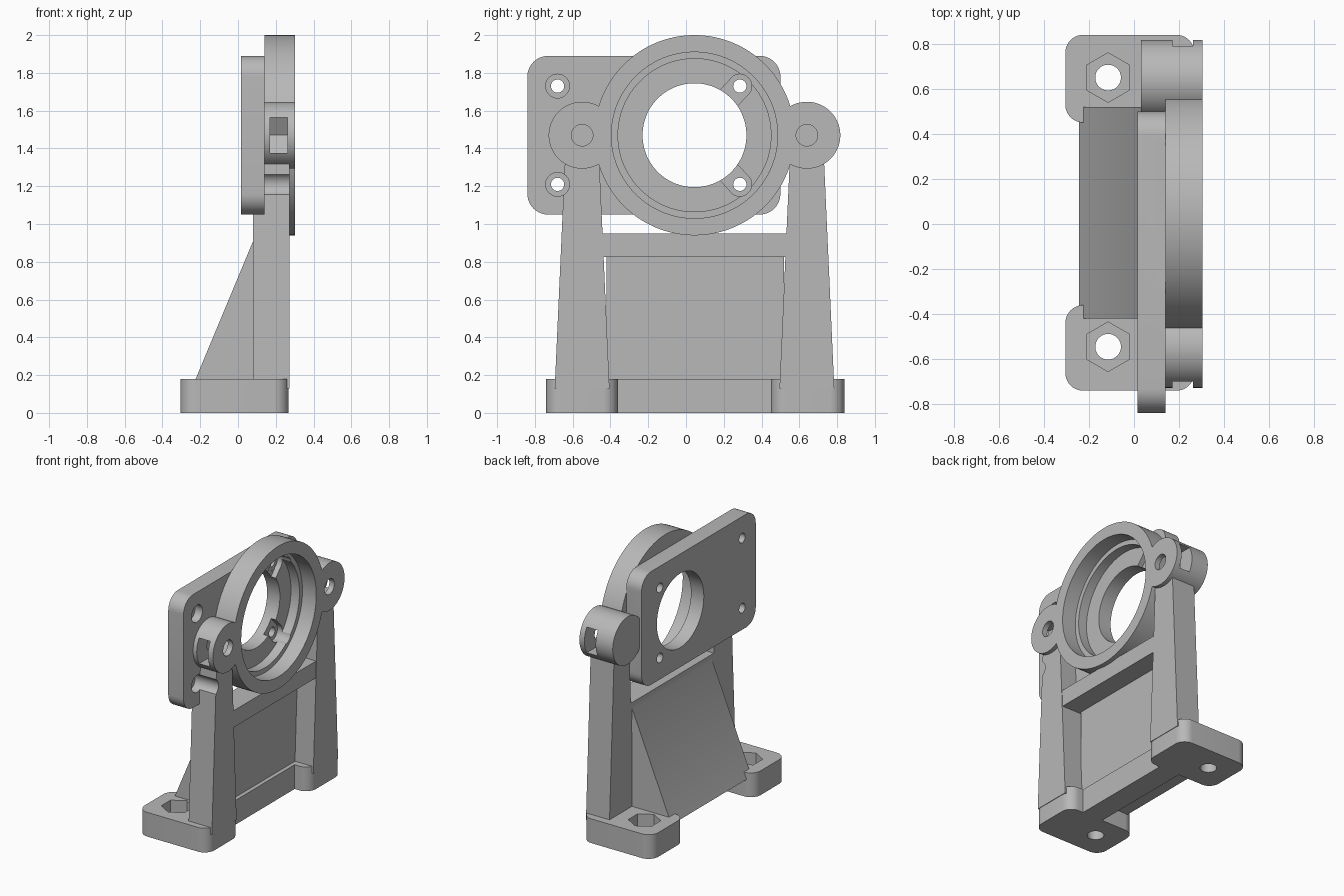
import bpy
import bmesh
from math import sin, cos, pi, atan2
from mathutils import Vector

cube = bpy.data.objects.get("Cube")
if cube:
    bpy.data.objects.remove(cube, do_unlink=True)

grey = bpy.data.materials.new("plain grey")
grey.use_nodes = True
grey.diffuse_color = (0.48, 0.48, 0.48, 1)
grey.node_tree.nodes["Principled BSDF"].inputs["Base Color"].default_value = (0.48, 0.48, 0.48, 1)

# Main positions (y, z)
BORE = (0.045, 1.47)
EARS = ((-0.55, 1.47, -1, 0.14), (0.64, 1.47, 1, 0.03))
SCREWS = [(y, z) for y in (-0.68, 0.285) for z in (1.21, 1.73)]


def prism(name, points, axis, low, high):
    """Extrude a flat outline along an axis."""
    place = {"x": lambda a, b, h: (h, a, b),
             "y": lambda a, b, h: (a, h, b),
             "z": lambda a, b, h: (a, b, h)}[axis]
    bm = bmesh.new()
    bottom = [bm.verts.new(place(a, b, low)) for a, b in points]
    top = [bm.verts.new(place(a, b, high)) for a, b in points]
    bm.faces.new(bottom)
    bm.faces.new(top)
    n = len(points)
    for i in range(n):
        j = (i + 1) % n
        bm.faces.new((bottom[i], bottom[j], top[j], top[i]))
    bmesh.ops.recalc_face_normals(bm, faces=bm.faces[:])
    mesh = bpy.data.meshes.new(name)
    bm.to_mesh(mesh)
    bm.free()
    mesh.materials.append(grey)
    obj = bpy.data.objects.new(name, mesh)
    bpy.context.collection.objects.link(obj)
    return obj


def circle(centre, radius, sides=96, turn=0.0):
    return [(centre[0] + radius * cos(turn + 2 * pi * i / sides),
             centre[1] + radius * sin(turn + 2 * pi * i / sides)) for i in range(sides)]


def rect(a0, b0, a1, b1):
    return [(a0, b0), (a1, b0), (a1, b1), (a0, b1)]


def rounded(a0, b0, a1, b1, r, steps=10):
    corners = ((a1 - r, b1 - r), (a0 + r, b1 - r), (a0 + r, b0 + r), (a1 - r, b0 + r))
    return [(ca + r * cos((k + i / steps) * pi / 2), cb + r * sin((k + i / steps) * pi / 2))
            for k, (ca, cb) in enumerate(corners) for i in range(steps + 1)]


def combine(target, others, operation):
    """Apply a boolean with each helper, then delete the helper."""
    bpy.context.view_layer.objects.active = target
    for other in others:
        mod = target.modifiers.new("boolean", "BOOLEAN")
        mod.operation = operation
        mod.solver = "EXACT"
        mod.object = other
        bpy.ops.object.modifier_apply(modifier=mod.name)
        bpy.data.objects.remove(other, do_unlink=True)


def screw_cutters():
    """Screw holes with counterbores open to the right."""
    cuts = []
    for s in SCREWS:
        cuts.append(prism("screw_cut", circle(s, 0.035, 32), "x", -0.1, 0.2))
        cuts.append(prism("head_cut", circle(s, 0.063, 48), "x", 0.08, 0.29 if s[0] < 0 else 0.2))
    return cuts


# Head: plate, ring and clamp ears
head = prism("mounting_head", rounded(-0.84, 1.05, 0.5, 1.89, 0.11), "x", 0.015, 0.14)
solids = [prism("ring", circle(BORE, 0.53, 128), "x", 0.14, 0.303)]
for y, z, side, back in EARS:
    solids.append(prism("ear", circle((y, z), 0.177), "x", back, 0.303))
combine(head, solids, "UNION")

# Stepped bore
cuts = [prism("bore", circle(BORE, 0.44, 128), "x", 0.19, 0.4),
        prism("step", circle(BORE, 0.405, 128), "x", 0.12, 0.35),
        prism("opening", circle(BORE, 0.275, 128), "x", -0.1, 0.32)]

# Radial slots from the inner screws to the opening
for y, z in SCREWS:
    if y > 0:
        start = Vector((y, z))
        inward = (Vector(BORE) - start).normalized()
        across = Vector((-inward.y, inward.x)) * 0.062
        end = start + inward * 0.16
        outline = [start + across, end + across, end - across, start - across]
        cuts.append(prism("slot", [p[:] for p in outline], "x", 0.081, 0.2))

# Bolt holes and nut pockets in the ears
for y, z, side, back in EARS:
    cuts.append(prism("bolt_hole", circle((y, z), 0.057, 48), "x", 0.16, 0.4))
    cuts.append(prism("nut_pocket", circle((y, z), 0.11, 6), "x", 0.17, 0.262))
    cuts.append(prism("nut_entry", rect(min(y, y + side * 0.3), z - 0.095,
                                        max(y, y + side * 0.3), z + 0.095), "x", 0.17, 0.262))
combine(head, cuts + screw_cutters(), "DIFFERENCE")

# Frame: tapered legs, cross bar, sloped web and bottom strip
legs = []
for y, z, side, back in EARS:
    legs.append(prism("leg", [(y - 0.145, 0.13), (y + 0.145, 0.13),
                              (y + 0.091, 1.33), (y - 0.091, 1.33)], "x", 0.08, 0.272))
frame = prism("support_frame", [(-0.245, 0.13), (0.12, 0.13), (0.12, 0.91), (0.08, 0.91)],
              "y", -0.42, 0.52)
bar = prism("cross_bar", rect(-0.5, 0.825, 0.58, 0.95), "x", 0.08, 0.268)
strip = prism("bottom_strip", rect(-0.42, 0, 0.52, 0.18), "x", -0.02, 0.15)
combine(frame, [bar, strip] + legs, "UNION")
combine(frame, screw_cutters(), "DIFFERENCE")

# Feet with a bolt hole and a hexagonal nut recess
feet = []
for name, y0, y1, hole_y in (("right_foot", -0.74, -0.36, -0.545), ("left_foot", 0.45, 0.84, 0.65)):
    foot = prism(name, rounded(-0.305, y0, 0.268, y1, 0.08), "z", 0, 0.18)
    centre = (-0.115, hole_y)
    combine(foot, [prism("hole", circle(centre, 0.057, 48), "z", -0.1, 0.3),
                   prism("hex", circle(centre, 0.11, 6, pi / 2), "z", 0.08, 0.3)], "DIFFERENCE")
    feet.append(foot)

# Smooth round walls, keep hard edges
bpy.ops.object.select_all(action="DESELECT")
for obj in [head, frame] + feet:
    obj.select_set(True)
bpy.context.view_layer.objects.active = head
bpy.ops.object.shade_smooth_by_angle(angle=pi / 7)
